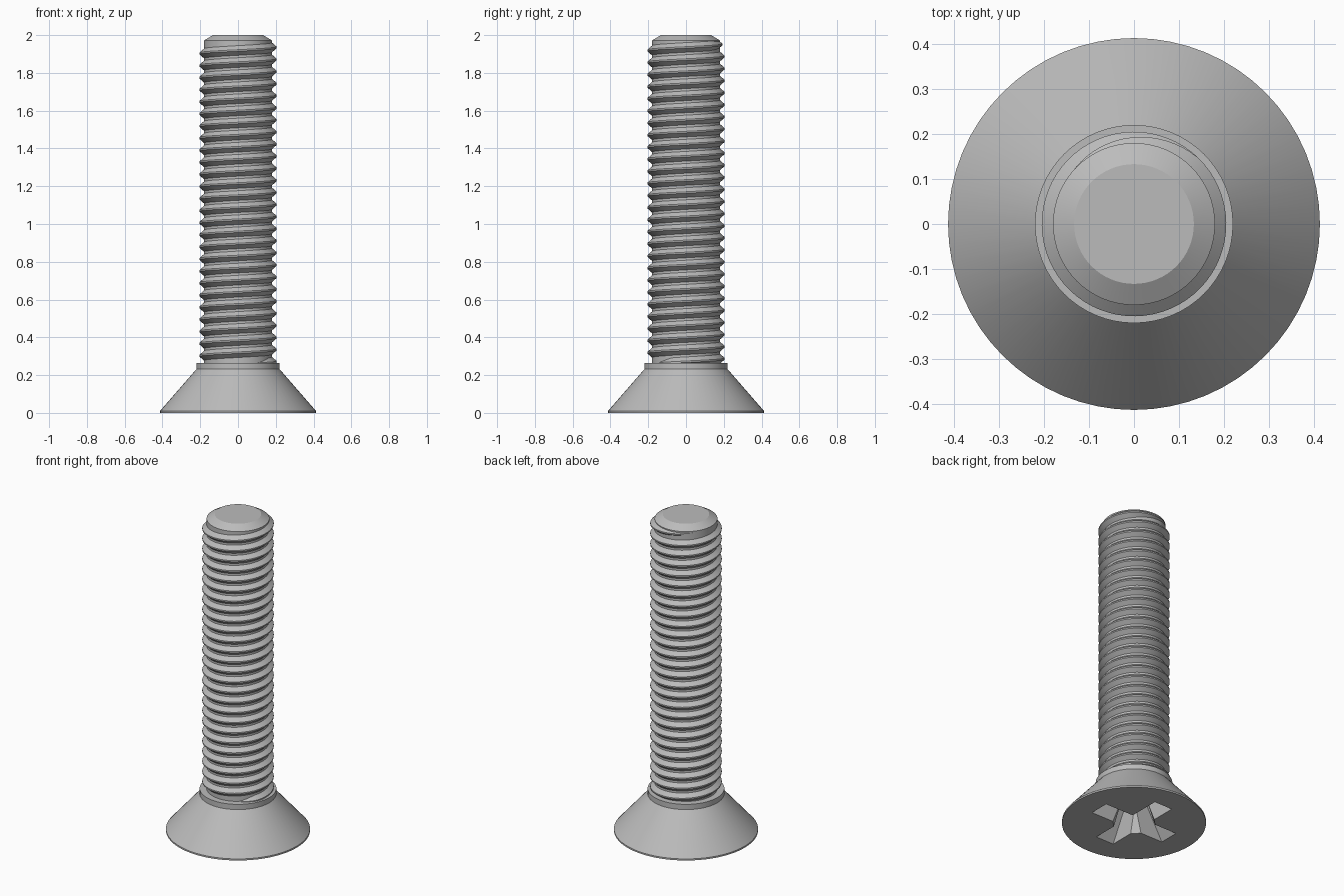
import bpy, bmesh, math
from math import pi, sin, cos, radians

cube = bpy.data.objects.get("Cube")
if cube:
    bpy.data.objects.remove(cube)

steel = bpy.data.materials.new("grey steel")
steel.use_nodes = True
GREY = (0.5, 0.5, 0.5, 1)
steel.diffuse_color = GREY
steel.node_tree.nodes["Principled BSDF"].inputs["Base Color"].default_value = GREY


def finish(name, bm, angle=20):
    bmesh.ops.recalc_face_normals(bm, faces=bm.faces)
    mesh = bpy.data.meshes.new(name)
    bm.to_mesh(mesh)
    bm.free()
    mesh.materials.append(steel)
    obj = bpy.data.objects.new(name, mesh)
    bpy.context.collection.objects.link(obj)
    smooth(obj, angle)
    return obj


def smooth(obj, angle=20):
    bpy.ops.object.select_all(action="DESELECT")
    obj.select_set(True)
    bpy.context.view_layer.objects.active = obj
    bpy.ops.object.shade_smooth_by_angle(angle=radians(angle))


def lathe(name, profile, sides=64):
    """Closed solid of revolution from (radius, height) points, capped at both ends."""
    bm = bmesh.new()
    rings = [[bm.verts.new((r * cos(2 * pi * i / sides), r * sin(2 * pi * i / sides), z))
              for i in range(sides)] for r, z in profile]
    for low, high in zip(rings, rings[1:]):
        for i in range(sides):
            j = (i + 1) % sides
            bm.faces.new((low[i], low[j], high[j], high[i]))
    bm.faces.new(rings[0])
    bm.faces.new(rings[-1])
    return finish(name, bm)


def hull(bm, points):
    verts = [bm.verts.new(p) for p in points]
    bmesh.ops.convex_hull(bm, input=verts)


# Countersunk head with a short collar, and the plain shank core with a chamfered tip
head = lathe("countersunk_head", [(0.413, 0), (0.413, 0.01), (0.22, 0.232), (0.22, 0.265)])
CORE = 0.18
lathe("shank_core", [(CORE, 0.25), (CORE, 1.972), (0.133, 2.0)])

# Helical thread, fading out at both ends
PITCH, CREST, STEPS = 0.064, 0.205, 64
END_ANGLE, END_Z, TURNS = radians(153), 1.962, 26.6
ROOT = CORE - 0.004
bm = bmesh.new()
sections = []
total = int(TURNS * STEPS)
for k in range(total + 1):
    back = 2 * pi * k / STEPS
    a = END_ANGLE - back
    z = END_Z - PITCH * k / STEPS
    fade = min(1, k / (STEPS * 0.3), (total - k) / (STEPS * 0.1))
    top = ROOT + (CREST - ROOT) * max(fade, 0.03)
    half = 0.029 * max(fade, 0.1)
    section = [(ROOT, -half), (top, -0.004), (top, 0.004), (ROOT, half)]
    sections.append([bm.verts.new((r * cos(a), r * sin(a), z + dz)) for r, dz in section])
for one, two in zip(sections, sections[1:]):
    for i in range(4):
        j = (i + 1) % 4
        bm.faces.new((one[i], one[j], two[j], two[i]))
bm.faces.new(sections[0])
bm.faces.new(sections[-1])
finish("helical_thread", bm)

# Cross recess: two tapered blades and a tapered square core
DEPTH, BELOW = 0.19, -0.02


def cutter(name, low, high, turn):
    bm = bmesh.new()
    pts = []
    for (lx, ly), z in ((low, BELOW), (high, DEPTH)):
        for sx in (-1, 1):
            for sy in (-1, 1):
                x, y = sx * lx, sy * ly
                pts.append((x * cos(turn) - y * sin(turn), x * sin(turn) + y * cos(turn), z))
    hull(bm, pts)
    obj = finish(name, bm)
    obj.hide_render = True
    cut = head.modifiers.new(name, "BOOLEAN")
    cut.operation, cut.solver, cut.object = "DIFFERENCE", "EXACT", obj
    bpy.context.view_layer.objects.active = head
    bpy.ops.object.modifier_apply(modifier=name)
    bpy.data.objects.remove(obj)


for n in range(2):
    cutter("recess_blade_cutter", (0.275, 0.065), (0.13, 0.045), n * pi / 2)
cutter("recess_core_cutter", (0.125, 0.125), (0.06, 0.06), pi / 4)
smooth(head)
